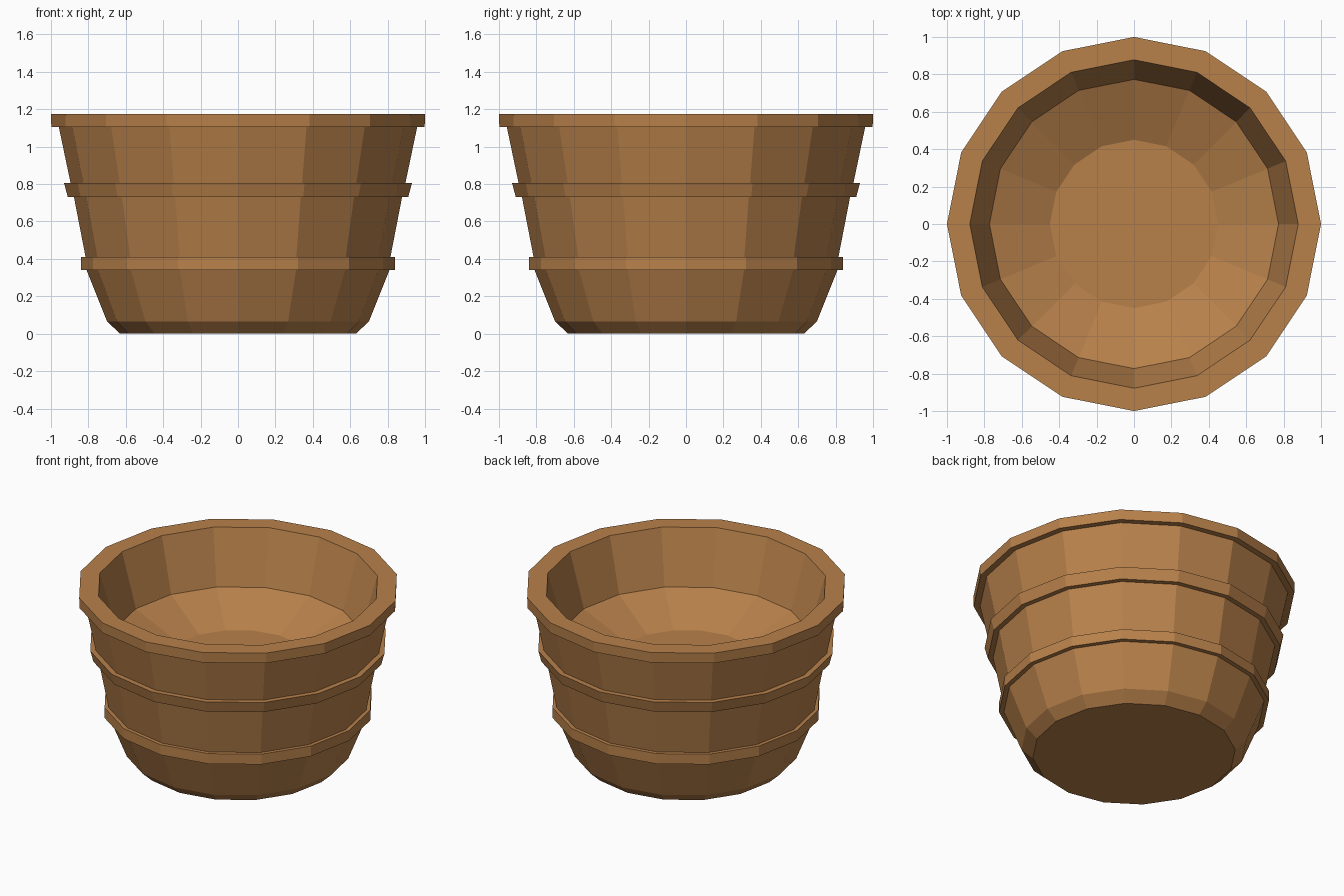
import bpy, bmesh
from math import cos, sin, pi

if "Cube" in bpy.data.objects:
    bpy.data.objects.remove(bpy.data.objects["Cube"])

SIDES = 16

# Radius/height profile, from underside centre, up the outside, over the rim, to inner floor
profile = [
    (0.63, 0.0), (0.70, 0.065), (0.81, 0.34),
    (0.84, 0.34), (0.84, 0.41), (0.815, 0.41),       # lower hoop
    (0.877, 0.73), (0.91, 0.73), (0.93, 0.805), (0.895, 0.805),  # upper hoop
    (0.958, 1.105), (0.998, 1.105), (1.0, 1.175), (0.878, 1.175),  # rim
    (0.773, 0.813), (0.45, 0.665),                   # inner wall and dished floor
]

bm = bmesh.new()
rings = [[bm.verts.new((r * cos(2 * pi * i / SIDES), r * sin(2 * pi * i / SIDES), z))
          for i in range(SIDES)] for r, z in profile]
for a, b in zip(rings, rings[1:]):
    for i in range(SIDES):
        j = (i + 1) % SIDES
        bm.faces.new((a[i], a[j], b[j], b[i]))
# Underside and inner floor
bm.faces.new(rings[0][::-1])
bm.faces.new(rings[-1])
bmesh.ops.recalc_face_normals(bm, faces=bm.faces)

mesh = bpy.data.meshes.new("wooden_tub")
bm.to_mesh(mesh)
bm.free()
tub = bpy.data.objects.new("wooden_tub", mesh)
bpy.context.collection.objects.link(tub)

# Brown wood
wood = bpy.data.materials.new("brown_wood")
wood.diffuse_color = (0.48, 0.22, 0.07, 1)
wood.use_nodes = True
wood.node_tree.nodes["Principled BSDF"].inputs["Base Color"].default_value = wood.diffuse_color
mesh.materials.append(wood)
